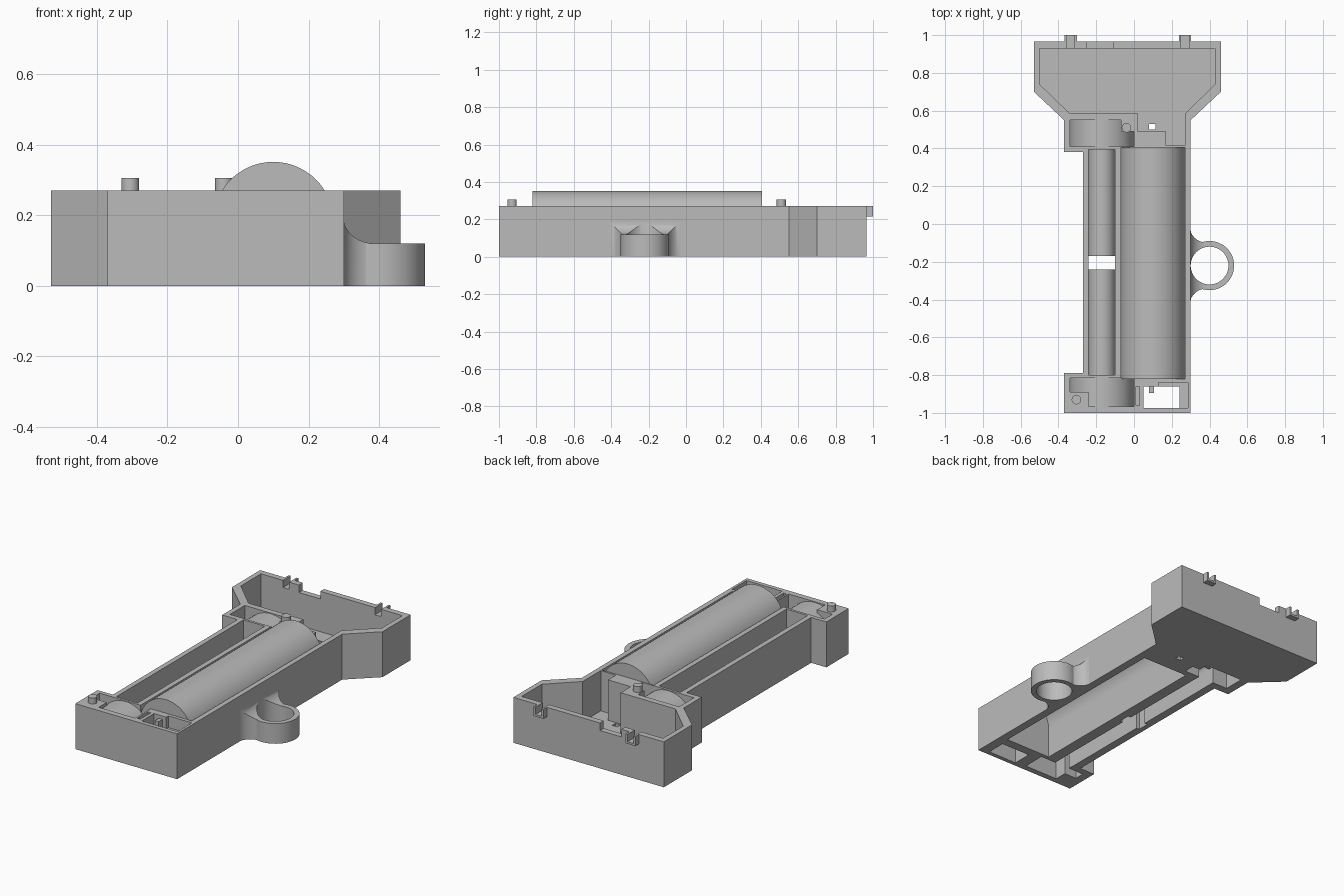
import bpy, bmesh, math
from mathutils import Vector

if "Cube" in bpy.data.objects:
    bpy.data.objects.remove(bpy.data.objects["Cube"])

grey = bpy.data.materials.new("plain grey")
grey.use_nodes = True
grey.diffuse_color = (0.5, 0.5, 0.5, 1)
grey.node_tree.nodes["Principled BSDF"].inputs["Base Color"].default_value = (0.5, 0.5, 0.5, 1)


def make(name, bm):
    bmesh.ops.recalc_face_normals(bm, faces=bm.faces)
    mesh = bpy.data.meshes.new(name)
    bm.to_mesh(mesh)
    bm.free()
    mesh.materials.append(grey)
    ob = bpy.data.objects.new(name, mesh)
    bpy.context.collection.objects.link(ob)
    return ob


def prism(name, pts, lo, hi, axis="z"):
    """Extrude an outline upward (x, y) or along y (x, z)."""
    up = axis == "z"
    bm = bmesh.new()
    verts = [bm.verts.new((a, b, lo) if up else (a, lo, b)) for a, b in pts]
    face = bm.faces.new(verts)
    new = bmesh.ops.extrude_face_region(bm, geom=[face])["geom"]
    d = Vector((0, 0, hi - lo)) if up else Vector((0, hi - lo, 0))
    bmesh.ops.translate(bm, vec=d, verts=[g for g in new if isinstance(g, bmesh.types.BMVert)])
    return make(name, bm)


def box(name, x0, x1, y0, y1, z0, z1):
    return prism(name, [(x0, y0), (x1, y0), (x1, y1), (x0, y1)], z0, z1)


def disc(name, x, y, r, z0, z1, n=48):
    ring = [(x + r * math.cos(math.tau * i / n), y + r * math.sin(math.tau * i / n)) for i in range(n)]
    return prism(name, ring, z0, z1)


def combine(ob, tools, operation="DIFFERENCE"):
    """Boolean the tools into ob, then remove them."""
    for tool in tools:
        tool.hide_render = True
        mod = ob.modifiers.new("bool", "BOOLEAN")
        mod.operation, mod.object, mod.solver = operation, tool, "EXACT"
        bpy.context.view_layer.update()
        done = bpy.data.meshes.new_from_object(ob.evaluated_get(bpy.context.evaluated_depsgraph_get()))
        ob.modifiers.clear()
        ob.data = done
        bpy.data.objects.remove(tool)


def smooth(ob):
    bpy.ops.object.select_all(action="DESELECT")
    ob.select_set(True)
    bpy.context.view_layer.objects.active = ob
    bpy.ops.object.shade_smooth_by_angle(angle=math.radians(30))


def half_round(x, zc, r, n=32):
    return [(x + r * math.cos(math.pi * i / n), zc + r * math.sin(math.pi * i / n)) for i in range(n + 1)]


def arch(name, x, zc, r, wall, y0, y1):
    """Tunnel with a round roof and straight legs down to the base."""
    s = r - wall
    outer = [(x + r, 0)] + half_round(x, zc, r) + [(x - r, 0)]
    inner = [(x - s, 0)] + half_round(x, zc, s)[::-1] + [(x + s, 0)]
    ob = prism(name, outer + inner, y0, y1, "y")
    smooth(ob)
    return ob


def arch_cap(name, x, zc, r, y0, y1):
    return prism(name, [(x + r, 0)] + half_round(x, zc, r) + [(x - r, 0)], y0, y1, "y")


TOP = 0.27

# Main housing with a flared head
housing = prism("housing", [
    (-0.53, 0.965), (-0.53, 0.7), (-0.37, 0.55), (-0.37, 0.38), (-0.27, 0.38), (-0.27, -0.79),
    (-0.37, -0.79), (-0.37, -1), (0.3, -1), (0.3, 0.55), (0.46, 0.7), (0.46, 0.965)], 0, TOP)

# Head tray
tray = prism("tray_cut", [
    (-0.5, 0.93), (-0.5, 0.74), (-0.34, 0.585), (0.02, 0.585), (0.02, 0.49), (0.17, 0.49),
    (0.17, 0.415), (0.27, 0.415), (0.27, 0.585), (0.43, 0.74), (0.43, 0.93)], 0.03, 0.4)

# Pockets with a notched corner that carries a pin
back_pocket = prism("back_pocket_cut", [
    (-0.34, 0.41), (0, 0.41), (0, 0.49), (-0.07, 0.49), (-0.07, 0.55), (-0.34, 0.55)], -0.1, 0.4)
front_pocket = prism("front_pocket_cut", [
    (-0.34, -0.815), (0, -0.815), (0, -0.965), (-0.24, -0.965), (-0.24, -0.89), (-0.34, -0.89)], -0.1, 0.4)

combine(housing, [
    tray, back_pocket, front_pocket,
    box("cell_bay_cut", -0.07, 0.27, -0.82, 0.405, -0.1, 0.4),
    box("rod_bay_cut", -0.24, -0.1, -0.8, 0.395, -0.1, 0.4),
    box("rod_pass_cut", -0.22, -0.12, -0.85, 0.45, -0.1, 0.1),
    box("switch_hole_cut", 0.05, 0.24, -0.975, -0.86, -0.1, 0.4),
    box("switch_ledge_cut", 0.13, 0.285, -0.975, -0.84, 0.2, 0.4),
    box("switch_slot_cut", 0.01, 0.03, -0.96, -0.86, 0.05, 0.4),
    box("contact_hole_cut", 0.08, 0.115, 0.5, 0.53, -0.1, 0.1),
    box("wire_notch_cut", -0.25, -0.11, 0.9, 1, 0.225, 0.4),
    box("right_clip_cut", -0.365, -0.305, 0.9, 1, 0.22, 0.4),
    box("left_clip_cut", 0.24, 0.3, 0.9, 1, 0.22, 0.4)])

# Rounded cover over the long cell, closed at both ends
arch("cell_cover", 0.1, 0.18, 0.171, 0.02, -0.82, 0.405)
for label, y in (("front", -0.82), ("back", 0.39)):
    arch_cap(label + "_cell_cap", 0.1, 0.18, 0.17, y, y + 0.015)

# Two rod covers with a gap between them
arch("front_rod_cover", -0.17, 0.1, 0.071, 0.02, -0.805, -0.24)
arch("back_rod_cover", -0.17, 0.1, 0.071, 0.02, -0.17, 0.4)

# Wide round covers at the rod ends, cut to clear the pin corners
for label, y0, y1, rod_side in (("front", -0.965, -0.815, -0.83), ("back", 0.41, 0.55, 0.41)):
    cover = arch(label + "_end_cover", -0.17, 0.095, 0.171, 0.02, y0, y1)
    arch(label + "_end_ring", -0.17, 0.095, 0.17, 0.12, rod_side, rod_side + 0.015)

# Locating pins
for label, x, y in (("front", -0.305, -0.93), ("back", -0.04, 0.51)):
    smooth(disc(label + "_pin", x, y, 0.025, 0.24, 0.305, 24))

# Channel-shaped clips on the back wall
for label, x in (("right", -0.335), ("left", 0.27)):
    box(label + "_clip_floor", x - 0.031, x + 0.031, 0.93, 1, 0.215, 0.227)
    for side in (-1, 1):
        c = x + side * 0.026
        box(label + "_clip_side", c - 0.006, c + 0.006, 0.93, 1, 0.215, TOP)

# Contact plates
box("switch_contact", 0.08, 0.105, -0.895, -0.86, 0.03, 0.25)

# Side loop with a flared root
loop = disc("side_loop", 0.4, -0.22, 0.13, 0, 0.12)
bm = bmesh.new()
rows = []
steps = 12
for i in range(steps + 1):
    t = i / steps
    grow = 0.085 * (1 - math.sqrt(1 - (1 - t) ** 2))
    x, w, h = 0.295 + 0.09 * t, 0.122 + grow, 0.12 + grow
    rows.append([bm.verts.new((x, -0.22 + y, z)) for y, z in ((-w, 0), (w, 0), (w, h), (-w, h))])
for a, b in zip(rows, rows[1:]):
    for k in range(4):
        n = (k + 1) % 4
        bm.faces.new((a[k], a[n], b[n], b[k]))
bm.faces.new(rows[0])
bm.faces.new(rows[-1])
combine(loop, [make("loop_root", bm)], "UNION")
combine(loop, [disc("loop_hole", 0.4, -0.22, 0.1, -0.1, 0.4)])
smooth(loop)
